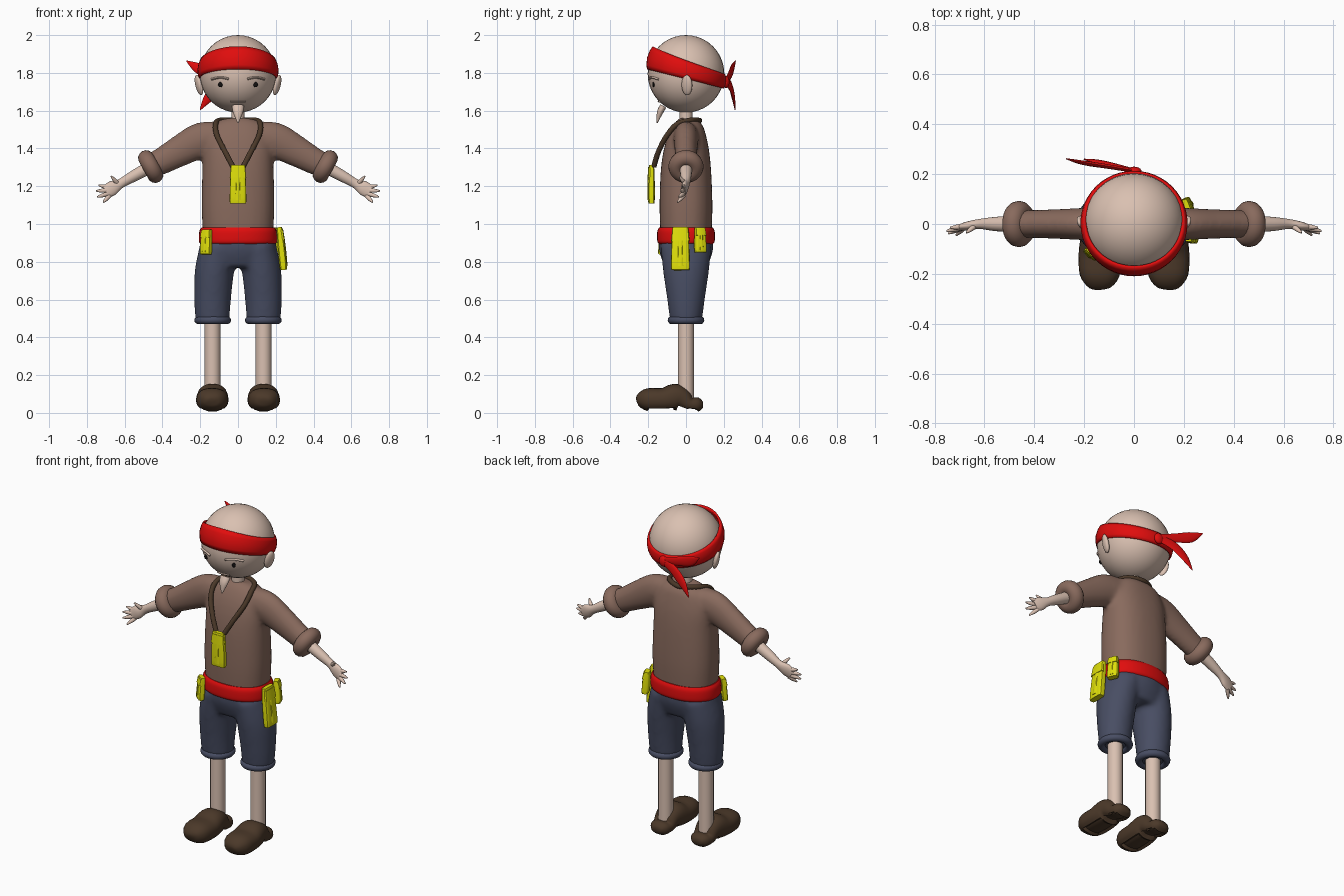
import bpy, bmesh, math
from mathutils import Vector, Matrix

cube = bpy.data.objects.get("Cube")
if cube:
    bpy.data.objects.remove(cube, do_unlink=True)

X, Y, Z = Vector((1, 0, 0)), Vector((0, 1, 0)), Vector((0, 0, 1))


def material(name, r, g, b):
    m = bpy.data.materials.new(name)
    m.use_nodes = True
    m.diffuse_color = (r, g, b, 1)
    bsdf = next(n for n in m.node_tree.nodes if n.type == 'BSDF_PRINCIPLED')
    bsdf.inputs["Base Color"].default_value = (r, g, b, 1)
    return m


SKIN = material("skin", .70, .53, .44)
SHIRT = material("brown cloth", .25, .145, .11)
DENIM = material("blue grey cloth", .065, .075, .125)
RED = material("red cloth", .75, .004, .004)
YELLOW = material("yellow leather", .74, .74, .003)
LEATHER = material("dark leather", .07, .04, .022)
BLACK = material("black", .006, .005, .005)


def spline(rows, k=5):
    """Catmull-Rom interpolation of control rows."""
    out = []
    for i in range(len(rows) - 1):
        a, b, c, d = (rows[max(0, min(len(rows) - 1, i + j))] for j in (-1, 0, 1, 2))
        for s in range(k):
            t = s / k
            out.append([.5 * (2 * q + (r - p) * t + (2 * p - 5 * q + 4 * r - e) * t * t
                              + (3 * q - p - 3 * r + e) * t ** 3)
                        for p, q, r, e in zip(a, b, c, d)])
    return out + [list(rows[-1])]


def tube(bm, rows, ref=Y, n=20, side=1, square=1, k=5):
    """Loft of ellipses; row = x, y, z, radius along ref, radius across."""
    rows = spline([(r[0] * side, *r[1:]) for r in rows], k)
    pts = [Vector(r[:3]) for r in rows]
    rings = []
    for i, r in enumerate(rows):
        t = (pts[min(i + 1, len(pts) - 1)] - pts[max(i - 1, 0)]).normalized()
        v = (ref - t * ref.dot(t)).normalized()
        u = t.cross(v)
        ring = []
        for j in range(n):
            c, s = math.cos(math.tau * j / n), math.sin(math.tau * j / n)
            c, s = (math.copysign(abs(w) ** square, w) for w in (c, s))
            ring.append(bm.verts.new(pts[i] + v * c * r[3] + u * s * r[4]))
        rings.append(ring)
    for a, b in zip(rings, rings[1:]):
        for j in range(n):
            bm.faces.new((a[j], a[(j + 1) % n], b[(j + 1) % n], b[j]))
    bm.faces.new(rings[0][::-1])
    bm.faces.new(rings[-1])


def ball(bm, loc, size, rot=None):
    m = Matrix.Translation(loc) @ (rot or Matrix()) @ Matrix.Diagonal((*size, 1))
    bmesh.ops.create_uvsphere(bm, u_segments=32, v_segments=20, radius=1, matrix=m)


def torus(bm, loc, axis, big, small, n=32, m=14):
    rot = Vector(axis).to_track_quat('Z', 'Y')
    grid = [[bm.verts.new(Vector(loc) + rot @ Vector((
        (big + small * math.cos(b)) * math.cos(a),
        (big + small * math.cos(b)) * math.sin(a), small * math.sin(b))))
        for b in (math.tau * j / m for j in range(m))]
        for a in (math.tau * i / n for i in range(n))]
    for i in range(n):
        for j in range(m):
            p, q = grid[i], grid[(i + 1) % n]
            bm.faces.new((p[j], q[j], q[(j + 1) % m], p[(j + 1) % m]))


def finish(name, bm, mat, voxel=0, angle=50):
    bmesh.ops.recalc_face_normals(bm, faces=bm.faces)
    me = bpy.data.meshes.new(name)
    bm.to_mesh(me)
    bm.free()
    me.materials.append(mat)
    me.shade_smooth()
    me.set_sharp_from_angle(angle=math.radians(angle))
    ob = bpy.data.objects.new(name, me)
    bpy.context.collection.objects.link(ob)
    if voxel:
        mod = ob.modifiers.new("blend", 'REMESH')
        mod.mode, mod.voxel_size, mod.use_smooth_shade = 'VOXEL', voxel, True
        mod = ob.modifiers.new("relax", 'SMOOTH')
        mod.factor, mod.iterations = .5, 8
    return ob


def make_tube(name, mat, rows, **kw):
    bm = bmesh.new()
    tube(bm, rows, **kw)
    return finish(name, bm, mat)


def make_ball(name, mat, loc, size, rot=None):
    bm = bmesh.new()
    ball(bm, loc, size, rot)
    return finish(name, bm, mat)


# Head, neck and goatee
make_ball("head", SKIN, (0, 0, 1.795), (.203, .203, .205))
make_tube("neck", SKIN, [(0, 0, 1.5, .035, .035), (0, 0, 1.62, .035, .035)])
make_tube("goatee", SKIN, [(0, -.12, 1.625, .018, .032), (0, -.138, 1.59, .016, .026),
                           (0, -.153, 1.535, .003, .003)], n=12)


def face_point(x, z):
    return -math.sqrt(.204 ** 2 - x * x - (z - 1.795) ** 2)


make_tube("mouth", SKIN, [(x, face_point(x, 1.65), 1.65, .007, .006)
                          for x in (-.04, 0, .04)], n=8)

# Shirt: trunk and sleeves blended together
bm = bmesh.new()
tube(bm, [(0, 0, .93, .135, .185), (0, 0, 1.1, .14, .193), (0, 0, 1.3, .132, .188),
          (0, .005, 1.43, .112, .18), (0, .015, 1.52, .08, .14),
          (0, .02, 1.555, .05, .08)], n=32, square=.85)
for s in (1, -1):
    tube(bm, [(.06, 0, 1.46, .07, .08), (.19, 0, 1.445, .066, .095), (.31, 0, 1.385, .06, .083),
              (.4, 0, 1.335, .057, .072), (.47, 0, 1.3, .055, .066)], side=s)
finish("shirt", bm, SHIRT, voxel=.013)

# Shorts: hips and legs blended together
bm = bmesh.new()
tube(bm, [(0, 0, .95, .142, .19), (0, 0, .86, .143, .207), (0, 0, .77, .11, .19)], n=32)
for s in (1, -1):
    tube(bm, [(.1, 0, .88, .135, .1), (.125, 0, .75, .122, .104), (.135, 0, .6, .1, .098),
              (.135, 0, .485, .085, .09)], side=s)
finish("shorts", bm, DENIM, voxel=.013)

# Belt
make_tube("belt", RED, [(0, 0, .894, .142, .198), (0, 0, .91, .152, .207), (0, 0, .96, .152, .205),
                        (0, 0, .982, .142, .193)], n=40, square=.92)

# Paired parts
for s, side in ((1, "left"), (-1, "right")):
    make_ball(side + "_ear", SKIN, (s * .207, .005, 1.735), (.016, .03, .055),
              Matrix.Rotation(s * .25, 4, 'Y') @ Matrix.Rotation(-s * .4, 4, 'Z'))
    make_ball(side + "_eye", BLACK, (s * .093, face_point(.093, 1.738), 1.738), (.012, .006, .014))
    make_tube(side + "_eyebrow", SKIN, [(s * x, face_point(x, z), z, .007, .006) for x, z in
                                        ((.05, 1.768), (.095, 1.776), (.14, 1.766))], n=8)

    bm = bmesh.new()
    torus(bm, (s * .462, 0, 1.304), (s * .87, 0, -.48), .05, .043)
    finish(side + "_sleeve_cuff", bm, SHIRT)

    # Forearm, palm and fingers
    bm = bmesh.new()
    tube(bm, [(.43, 0, 1.32, .036, .036), (.55, 0, 1.255, .029, .03), (.62, 0, 1.215, .02, .025),
              (.665, -.008, 1.19, .018, .038), (.7, -.015, 1.168, .012, .033)], side=s)
    for x, y, z, tx, ty, tz in ((.635, -.005, 1.212, .672, -.035, 1.253),
                                (.685, -.01, 1.195, .738, -.015, 1.205),
                                (.69, -.015, 1.178, .752, -.028, 1.175),
                                (.69, -.015, 1.16, .745, -.038, 1.143),
                                (.68, -.012, 1.15, .713, -.045, 1.115)):
        tube(bm, [(x, y, z, .011, .012), ((x + tx) / 2, (y + ty) / 2, (z + tz) / 2, .010, .011),
                  (tx, ty, tz, .004, .004)], n=10, side=s, k=3)
    finish(side + "_arm", bm, SKIN)

    bm = bmesh.new()
    torus(bm, (s * .134, 0, .491), Z, .076, .021)
    finish(side + "_shorts_cuff", bm, DENIM)
    make_tube(side + "_leg", SKIN, [(s * .135, 0, .06, .042, .042), (s * .135, 0, .52, .042, .042)])

    # Clog with a hollowed sole
    bm = bmesh.new()
    tube(bm, [(.14, -.262, .065, .01, .02), (.14, -.25, .067, .035, .05), (.138, -.205, .07, .06, .08),
              (.136, -.12, .07, .062, .086), (.135, -.06, .082, .072, .08), (.135, -.02, .075, .06, .072),
              (.135, .02, .046, .038, .066), (.135, .065, .044, .038, .056),
              (.135, .09, .044, .016, .03)], ref=Z, n=24, side=s, square=.85, k=3)
    bmesh.ops.recalc_face_normals(bm, faces=bm.faces)
    sole = [f for f in bm.faces if f.normal.z < -.75 and -.21 < f.calc_center_median().y < .065]
    bmesh.ops.inset_region(bm, faces=sole, thickness=.01, depth=-.015)
    finish(side + "_clog", bm, LEATHER)

# Tilted headband, tapering towards the back
bm = bmesh.new()
rings = []
for i in range(48):
    a = math.tau * i / 48
    back = (1 + math.sin(a)) / 2
    mid, half = 1.88 - .125 * back, .061 - .023 * back
    ring = []
    for f in (-1, -.6, 0, .6, 1):
        z = mid + f * half
        r = .105 + .5 * math.sqrt(.205 ** 2 - (z - 1.795) ** 2) + .008 * (1 - f * f)
        ring.append(bm.verts.new((r * math.cos(a), r * math.sin(a), z)))
    rings.append(ring)
for i in range(48):
    p, q = rings[i], rings[(i + 1) % 48]
    for j in range(4):
        bm.faces.new((p[j], q[j], q[j + 1], p[j + 1]))
band = finish("headband", bm, RED)
mod = band.modifiers.new("thickness", 'SOLIDIFY')
mod.thickness, mod.offset = .012, -1

# Headband knot and tails
make_ball("headband_knot", RED, (0, .212, 1.752), (.03, .018, .032))
make_tube("upper_tail", RED, [(.01, .212, 1.755, .008, .02), (-.1, .23, 1.785, .009, .026),
                              (-.2, .245, 1.82, .009, .03), (-.272, .262, 1.863, .002, .003)], n=12)
make_tube("lower_tail", RED, [(.01, .212, 1.755, .008, .02), (-.08, .235, 1.73, .009, .03),
                              (-.15, .25, 1.675, .009, .027), (-.2, .26, 1.605, .002, .003)], n=12)

# Neck cord
half = [(.028, -.17, 1.305), (.07, -.145, 1.385), (.112, -.1, 1.47), (.118, -.045, 1.53), (.09, .03, 1.55)]
cord = half + [(0, .072, 1.548)] + [(-x, y, z) for x, y, z in reversed(half)]
make_tube("neck_cord", LEATHER, [(*p, .014, .014) for p in cord], ref=Z, n=12)


def pouch(name, loc, w, d, h, turn=0, tilt=0):
    """Soft boxy pouch with a strap flap and a raised ridge down its front."""
    bm = bmesh.new()
    tube(bm, [(0, 0, -h / 2, d * .3, w * .44), (0, 0, -h * .46, d * .48, w * .5),
              (0, 0, 0, d * .5, w * .48), (0, 0, h * .46, d * .4, w * .43),
              (0, 0, h / 2, d * .25, w * .4)], n=16, square=.45, k=3)
    tube(bm, [(0, -d * .4, -h * .42, d * .18, w * .2), (0, -d * .45, 0, d * .15, w * .13),
              (0, -d * .38, h * .3, d * .12, w * .2)], n=8, k=3)
    tube(bm, [(0, -d * .25, h * .18, d * .32, w * .5), (0, -d * .18, h * .45, d * .3, w * .44)],
         n=12, square=.5)
    ob = finish(name, bm, YELLOW, angle=35)
    ob.matrix_world = (Matrix.Translation(loc) @ Matrix.Rotation(turn, 4, 'Z')
                       @ Matrix.Rotation(tilt, 4, 'X'))


pouch("chest_pouch", (0, -.183, 1.21), .088, .036, .2)
pouch("large_belt_pouch", (.23, -.03, .87), .098, .04, .225, math.pi / 2, -.1)
pouch("small_belt_pouch", (.212, .075, .915), .062, .04, .13, math.radians(112), -.08)
pouch("right_belt_pouch", (-.168, -.115, .905), .065, .036, .13, math.radians(-38), -.08)
